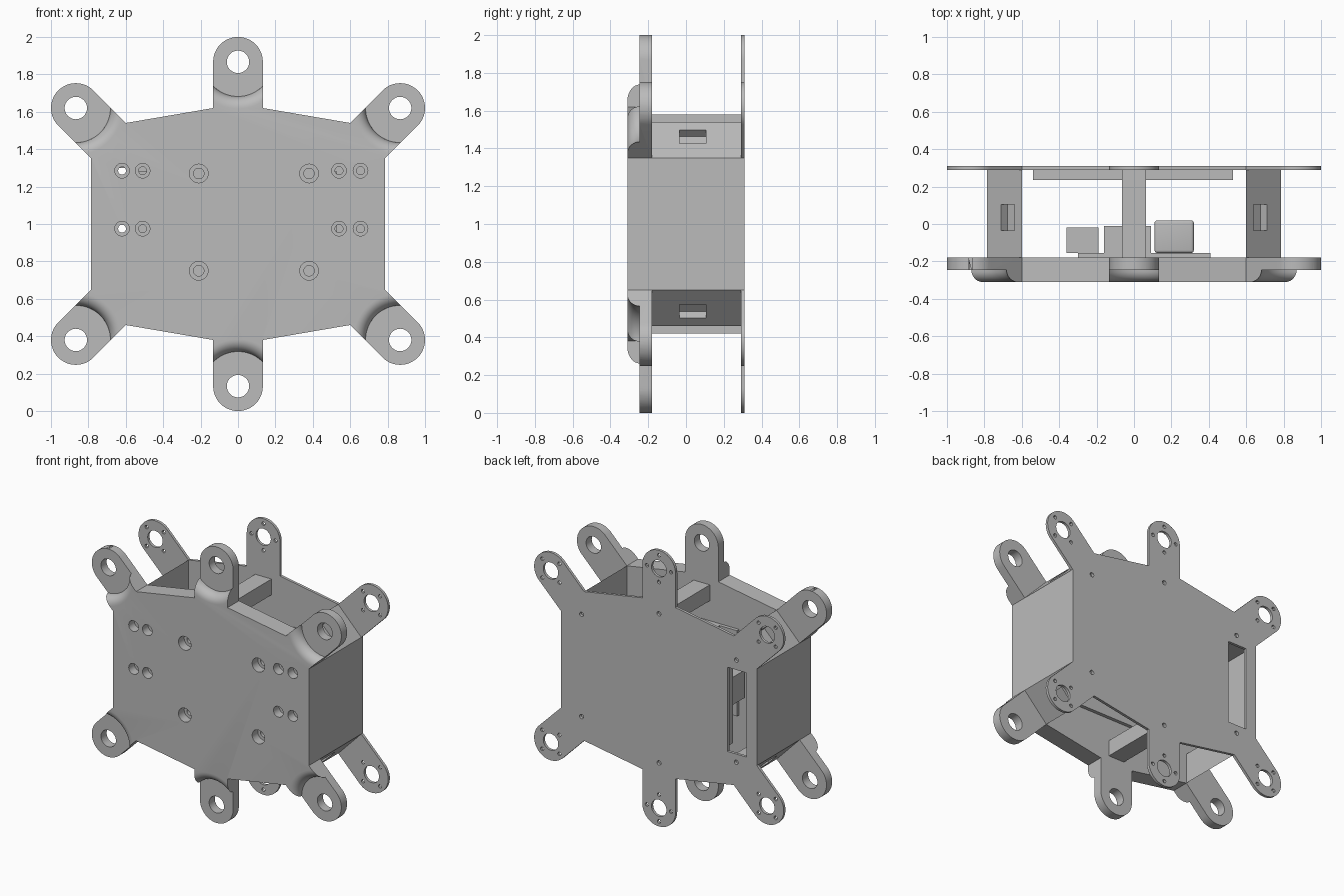
import bpy, bmesh
from math import sin, cos, pi, radians
from mathutils import Matrix, Vector

cube = bpy.data.objects.get("Cube")
if cube:
    bpy.data.objects.remove(cube, do_unlink=True)

grey = bpy.data.materials.new("mid grey")
grey.use_nodes = True
grey.diffuse_color = (0.5, 0.5, 0.5, 1)
grey.node_tree.nodes["Principled BSDF"].inputs["Base Color"].default_value = (0.5, 0.5, 0.5, 1)

FRONT, STEP, INNER, REAR, BACK = -0.31, -0.245, -0.18, 0.29, 0.31
ARM_R = 0.133
# Each arm: direction, hub, base corner before and after (counter-clockwise)
ARMS = [(45, (0.867, 1.62), (0.785, 1.35), (0.6, 1.54)),
        (90, (0, 1.867), (0.133, 1.62), (-0.133, 1.62)),
        (135, (-0.867, 1.62), (-0.6, 1.54), (-0.785, 1.35)),
        (225, (-0.867, 0.38), (-0.785, 0.65), (-0.6, 0.46)),
        (270, (0, 0.133), (-0.133, 0.38), (0.133, 0.38)),
        (315, (0.867, 0.38), (0.6, 0.46), (0.785, 0.65))]


def finish(bm, name):
    bmesh.ops.recalc_face_normals(bm, faces=bm.faces)
    mesh = bpy.data.meshes.new(name)
    bm.to_mesh(mesh)
    bm.free()
    mesh.materials.append(grey)
    obj = bpy.data.objects.new(name, mesh)
    bpy.context.collection.objects.link(obj)
    return obj


def add_prism(bm, points, y0, y1):
    """Extrude an (x, z) outline along y."""
    face = bm.faces.new([bm.verts.new((x, y0, z)) for x, z in points])
    new = bmesh.ops.extrude_face_region(bm, geom=[face])["geom"]
    verts = [v for v in new if isinstance(v, bmesh.types.BMVert)]
    bmesh.ops.translate(bm, verts=verts, vec=(0, y1 - y0, 0))


def circle(centre, r, n=32):
    return [(centre[0] + r * cos(2 * pi * i / n), centre[1] + r * sin(2 * pi * i / n)) for i in range(n)]


def rect(x0, x1, z0, z1):
    return [(x0, z0), (x1, z0), (x1, z1), (x0, z1)]


def prisms(name, outlines, y0, y1):
    bm = bmesh.new()
    for points in outlines:
        add_prism(bm, points, y0, y1)
    return finish(bm, name)


def activate(obj):
    bpy.ops.object.select_all(action='DESELECT')
    obj.select_set(True)
    bpy.context.view_layer.objects.active = obj


def cut(obj, cutter):
    mod = obj.modifiers.new("cut", 'BOOLEAN')
    mod.operation, mod.solver, mod.object = 'DIFFERENCE', 'EXACT', cutter
    activate(obj)
    bpy.ops.object.modifier_apply(modifier=mod.name)
    bpy.data.objects.remove(cutter, do_unlink=True)


def smooth(obj):
    activate(obj)
    bpy.ops.object.shade_smooth_by_angle(angle=radians(30))


def bevel(obj, width, segments=4):
    mod = obj.modifiers.new("round", 'BEVEL')
    mod.width, mod.segments = width, segments
    activate(obj)
    bpy.ops.object.modifier_apply(modifier=mod.name)
    smooth(obj)


def outline():
    points = []
    for angle, hub, before, after in ARMS:
        points.append(before)
        for i in range(25):
            a = radians(angle - 90 + 7.5 * i)
            points.append((hub[0] + ARM_R * cos(a), hub[1] + ARM_R * sin(a)))
        points.append(after)
    return points


hubs = [arm[1] for arm in ARMS]

# Front plate: thick body whose arms step down with a rounded shoulder
front = prisms("front_plate", [outline()], FRONT, INNER)
bm = bmesh.new()
for hub in hubs:
    profile = [(0, STEP)]
    for i in range(9):
        t = pi / 2 * i / 8
        profile.append((0.185 + 0.065 * (1 - cos(t)), STEP - 0.065 * sin(t)))
    profile += [(0.25, FRONT - 0.02), (0, FRONT - 0.02)]
    verts = [bm.verts.new((hub[0] + r, y, hub[1])) for r, y in profile]
    edges = [bm.edges.new(pair) for pair in zip(verts, verts[1:])]
    bmesh.ops.spin(bm, geom=verts + edges, cent=(hub[0], 0, hub[1]), axis=(0, 1, 0),
                   angle=2 * pi, steps=64)
bmesh.ops.remove_doubles(bm, verts=bm.verts, dist=0.0001)
cut(front, finish(bm, "shoulder_cutter"))

# Hub holes and counterbored screw holes
small = [(x, z) for x in (-0.62, -0.51, 0.54, 0.655) for z in (0.975, 1.285)]
large = [(x, z) for x in (-0.21, 0.38) for z in (0.75, 1.27)]
cut(front, prisms("hole_cutter", [circle(h, 0.06) for h in hubs]
                  + [circle(p, 0.021, 20) for p in small]
                  + [circle(p, 0.028, 20) for p in large], -0.4, -0.1))
cut(front, prisms("counterbore_cutter", [circle(p, 0.039, 24) for p in small]
                  + [circle(p, 0.05, 24) for p in large], -0.4, STEP))
smooth(front)

# Back plate: thin, with horn screw holes, mounting holes and a cable window
back = prisms("back_plate", [outline()], REAR, BACK)
screws = [(x, z) for x in (-0.62, 0.62) for z in (0.63, 1.37)] + [(0, 0.46), (0, 1.54)]
holes = [circle(h, 0.06) for h in hubs] + [circle(p, 0.016, 16) for p in screws]
for angle, hub, _, _ in ARMS:
    for k in range(4):
        a = radians(angle + 90 * k)
        holes.append(circle((hub[0] + 0.097 * cos(a), hub[1] + 0.097 * sin(a)), 0.013, 12))
holes.append(rect(-0.7, -0.55, 0.69, 1.3))
cut(back, prisms("back_cutter", holes, 0.2, 0.4))
smooth(back)

# Side walls and slotted corner blocks
for side, sx in (("left", 1), ("right", -1)):
    wall = [(sx * x, z) for x, z in rect(0.745, 0.785, 0.65, 1.35)]
    prisms(side + "_side_wall", [wall], INNER, REAR)
    for level, sz in (("upper", 1), ("lower", -1)):
        shape = [(0.6, 0.54), (0.785, 0.35), (0.785, 0.32), (0.6, 0.32)]
        block = prisms(f"{side}_{level}_corner_block",
                       [[(sx * x, 1 + sz * z) for x, z in shape]], INNER, REAR)
        slot = bmesh.new()
        turn = Matrix.Rotation(-radians(45 * sx * sz), 4, 'Y')
        place = Matrix.Translation(Vector((sx * 0.675, 0.035, 1 + sz * 0.463)))
        bmesh.ops.create_cube(slot, size=1, matrix=place @ turn @ Matrix.Diagonal((0.1, 0.14, 0.1, 1)))
        cut(block, finish(slot, "slot_cutter"))

# Centre posts tying the plates together
for level, z0 in (("upper", 1.465), ("lower", 0.42)):
    post = prisms(level + "_centre_post", [rect(-0.065, 0.065, z0, z0 + 0.115)], INNER, REAR)
    smooth(post)

# Electronics inside the case
prisms("battery_pack", [rect(-0.54, 0.53, 0.72, 1.28)], 0.235, REAR)
prisms("circuit_board", [rect(-0.3, 0.41, 0.7, 1.32)], INNER, -0.155)
large_socket = prisms("large_socket", [rect(0.11, 0.32, 1.08, 1.32)], -0.155, 0.02)
bevel(large_socket, 0.015)
prisms("middle_socket", [rect(-0.16, 0.09, 1.1, 1.32)], -0.155, -0.01)
prisms("small_socket", [rect(-0.36, -0.19, 0.85, 1.05)], -0.155, -0.02)
